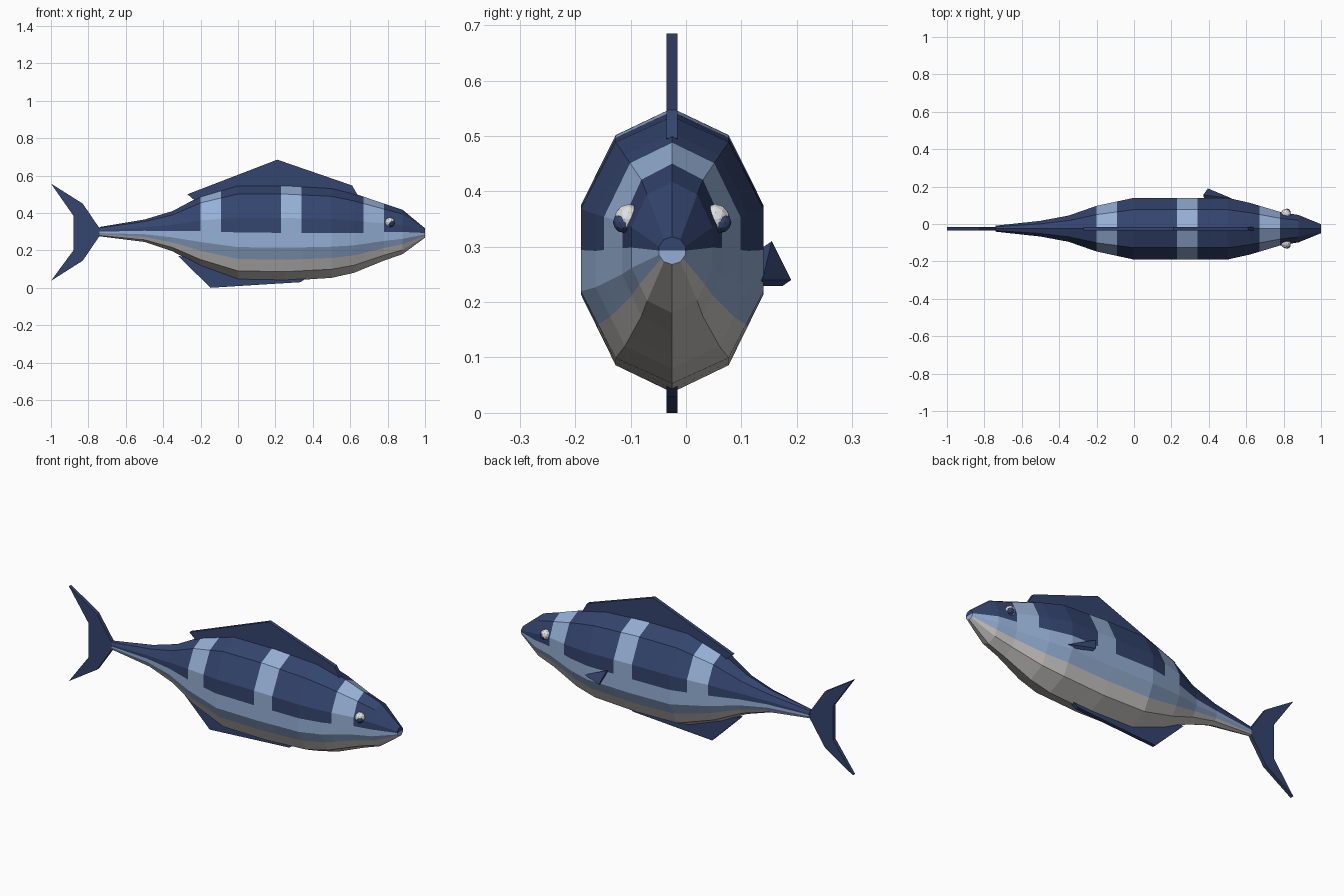
import bpy, bmesh, math
from mathutils import Vector

cube = bpy.data.objects.get("Cube")
if cube:
    bpy.data.objects.remove(cube)

MID_Y = -0.025   # the body's own centre plane


def material(name, r, g, b):
    m = bpy.data.materials.new(name)
    m.use_nodes = True
    m.diffuse_color = (r, g, b, 1)
    m.node_tree.nodes["Principled BSDF"].inputs["Base Color"].default_value = (r, g, b, 1)
    return m


navy = material("navy back", 0.034, 0.058, 0.155)
blue = material("light blue side", 0.30, 0.43, 0.66)
belly = material("pale belly", 0.58, 0.56, 0.54)
white = material("eye white", 0.75, 0.75, 0.75)


def finish(name, bm, *mats):
    bmesh.ops.recalc_face_normals(bm, faces=bm.faces)
    mesh = bpy.data.meshes.new(name)
    bm.to_mesh(mesh)
    bm.free()
    for m in mats:
        mesh.materials.append(m)
    obj = bpy.data.objects.new(name, mesh)
    bpy.context.collection.objects.link(obj)
    return obj


# Body outline: x, top z, bottom z, half width
OUTLINE = [(-0.74, 0.325, 0.275, 0.016), (-0.5, 0.365, 0.245, 0.042),
           (-0.35, 0.41, 0.195, 0.07), (-0.2, 0.49, 0.115, 0.122),
           (0, 0.55, 0.042, 0.165), (0.25, 0.55, 0.037, 0.165),
           (0.5, 0.535, 0.053, 0.165), (0.62, 0.505, 0.08, 0.138),
           (0.78, 0.45, 0.145, 0.09), (0.88, 0.417, 0.18, 0.073),
           (1.0, 0.318, 0.268, 0.024)]
STRIPES = [(-0.2, -0.09), (0.23, 0.34), (0.67, 0.78)]


def section(x):
    for a, b in zip(OUTLINE, OUTLINE[1:]):
        if a[0] <= x <= b[0]:
            t = (x - a[0]) / (b[0] - a[0])
            return [p + (q - p) * t for p, q in zip(a, b)]


# Ten-sided section, with extra points mid-side where the colours change
corners = [Vector((math.sin(i * math.tau / 10), math.cos(i * math.tau / 10))) for i in range(10)]
ring = []
for i, c in enumerate(corners):
    ring.append(c)
    if i in (2, 3, 6, 7):
        ring.append((c + corners[(i + 1) % 10]) / 2)

bm = bmesh.new()
stations = sorted({o[0] for o in OUTLINE} | {x for s in STRIPES for x in s})
loops = []
for x in stations:
    _, top, bottom, half = section(x)
    loops.append([bm.verts.new((x, MID_Y + p.x * half / corners[2].x,
                                (top + bottom) / 2 + p.y * (top - bottom) / 2)) for p in ring])
n = len(ring)
for j in range(len(stations) - 1):
    x = (stations[j] + stations[j + 1]) / 2
    striped = any(a < x < b for a, b in STRIPES)
    for i in range(n):
        k = (i + 1) % n
        f = bm.faces.new((loops[j][i], loops[j][k], loops[j + 1][k], loops[j + 1][i]))
        height = (ring[i].y + ring[k].y) / 2
        if height < -0.56:
            f.material_index = 2
        elif height < 0 or striped:
            f.material_index = 1
# Nose and tail caps, split at mid height
for loop in (loops[0], loops[-1]):
    right, left = [i for i, p in enumerate(ring) if abs(p.y) < 1e-5]
    bm.faces.new(loop[left:] + loop[:right + 1])
    bm.faces.new(loop[right:left + 1]).material_index = 1
finish("body", bm, navy, blue, belly)


def slab(name, points, offset):
    """Flat fin: a polygon pushed along an offset."""
    bm = bmesh.new()
    face = bm.faces.new([bm.verts.new(p) for p in points])
    moved = bmesh.ops.extrude_face_region(bm, geom=[face])["geom"]
    bmesh.ops.translate(bm, vec=offset, verts=[v for v in moved if isinstance(v, bmesh.types.BMVert)])
    if not face.is_valid or len(bm.faces) < len(points) + 2:
        bm.faces.new([v for v in bm.verts][:len(points)])
    return finish(name, bm, navy)


def upright_fin(name, outline):
    slab(name, [(x, MID_Y - 0.01, z) for x, z in outline], (0, 0.02, 0))


upright_fin("dorsal_fin", [(-0.27, 0.50), (0.21, 0.685), (0.61, 0.547), (0.64, 0.495),
                           (0.5, 0.45), (-0.2, 0.44)])
upright_fin("belly_fin", [(-0.32, 0.17), (-0.147, 0), (0.335, 0.03), (0.37, 0.055), (0.3, 0.1)])
upright_fin("tail_fin", [(-1, 0.557), (-0.83, 0.45), (-0.735, 0.31), (-0.735, 0.285),
                         (-0.83, 0.145), (-1, 0.037), (-0.88, 0.20), (-0.88, 0.385)])
slab("pectoral_fin", [(0.52, 0.138, 0.24), (0.37, 0.155, 0.31), (0.395, 0.19, 0.24)],
     (0.005, -0.016, -0.011))


def ball(name, x, y, z, radius, mat):
    bm = bmesh.new()
    bmesh.ops.create_icosphere(bm, subdivisions=2, radius=radius)
    bmesh.ops.translate(bm, vec=(x, y, z), verts=bm.verts)
    finish(name, bm, mat)


# Eyes: pale ball with a dark pupil pushed outward and forward
for side, s in (("back", 1), ("front", -1)):
    ball(side + "_eye", 0.812, MID_Y + s * 0.078, 0.35, 0.027, white)
    ball(side + "_pupil", 0.818, MID_Y + s * 0.088, 0.344, 0.019, navy)
